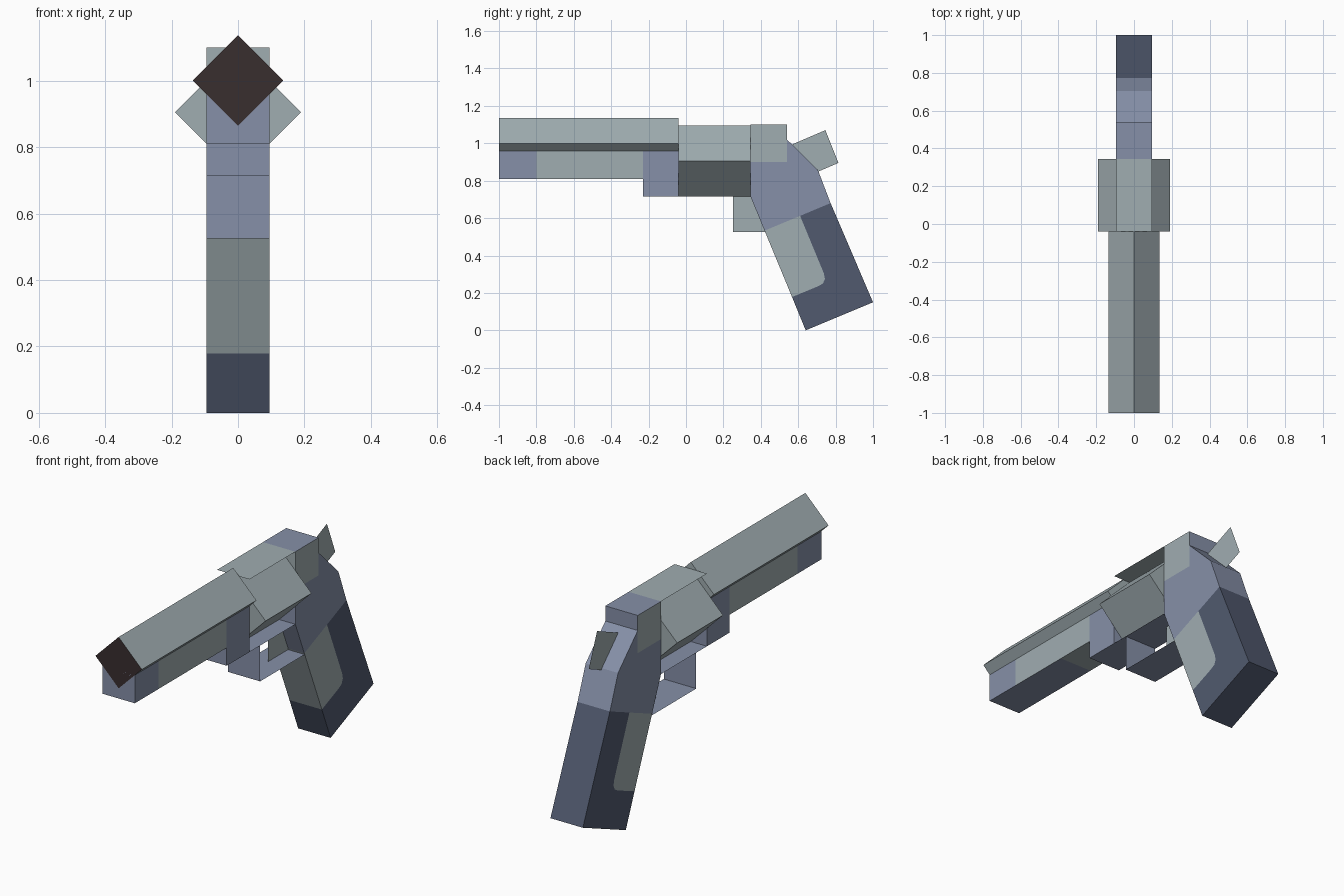
import bpy, bmesh

if "Cube" in bpy.data.objects:
    bpy.data.objects.remove(bpy.data.objects["Cube"], do_unlink=True)


def material(name, rgb):
    lin = [(c / 255 / 12.92) if c < 10 else ((c / 255 + 0.055) / 1.055) ** 2.4 for c in rgb]
    m = bpy.data.materials.new(name)
    m.use_nodes = True
    m.diffuse_color = (*lin, 1)
    m.node_tree.nodes["Principled BSDF"].inputs["Base Color"].default_value = (*lin, 1)
    return m


GREY = material("pale_steel", (160, 173, 177))
BLUE = material("blue_steel", (134, 144, 168))
DARK = material("dark_grip", (81, 90, 111))
BORE = material("bore_brown", (57, 46, 47))

W = 0.095  # half width of the frame


def finish(name, bm, mats, rule=None):
    bmesh.ops.recalc_face_normals(bm, faces=bm.faces[:])
    if rule:
        for f in bm.faces:
            f.material_index = rule(f.normal, f.calc_center_median())
    mesh = bpy.data.meshes.new(name)
    bm.to_mesh(mesh)
    bm.free()
    for m in mats:
        mesh.materials.append(m)
    ob = bpy.data.objects.new(name, mesh)
    bpy.context.collection.objects.link(ob)
    return ob


def extrude(name, points, direction, mats, rule=None, cuts=()):
    """Closed solid from a flat outline; cuts are y positions of extra edge loops."""
    bm = bmesh.new()
    face = bm.faces.new([bm.verts.new(p) for p in points])
    new = bmesh.ops.extrude_face_region(bm, geom=[face], use_keep_orig=True)["geom"]
    bmesh.ops.translate(bm, vec=direction,
                        verts=[v for v in new if isinstance(v, bmesh.types.BMVert)])
    for y in cuts:
        bmesh.ops.bisect_plane(bm, geom=bm.verts[:] + bm.edges[:] + bm.faces[:],
                               plane_co=(0, y, 0), plane_no=(0, 1, 0))
    return finish(name, bm, mats, rule)


def side_solid(name, yz, mats, rule=None, cuts=()):
    return extrude(name, [(-W, y, z) for y, z in yz], (2 * W, 0, 0), mats, rule, cuts)


def diamond_bar(name, r, z, y0, y1, mats, rule=None):
    pts = [(r, y0, z), (0, y0, z + r), (-r, y0, z), (0, y0, z - r)]
    return extrude(name, pts, (0, y1 - y0, 0), mats, rule)


def sheet(name, points, mat):
    bm = bmesh.new()
    bm.faces.new([bm.verts.new(p) for p in points])
    return finish(name, bm, [mat])


def strap(name, a, b, mat):
    """Flat strip across the frame between two (y, z) points."""
    return sheet(name, [(-W, *a), (W, *a), (W, *b), (-W, *b)], mat)


# Barrel with dark muzzle face
diamond_bar("barrel", 0.136, 1.0, -1.0, -0.04, [GREY, BORE],
            lambda n, c: 1 if n.y < -0.9 else 0)


# Rib below the barrel: blue front end, pale sides
def rib_rule(n, c):
    if n.z < -0.9:
        return 1 if c.y < -0.45 else 0
    return 1 if c.y < -0.8 else 0


side_solid("barrel_rib", [(-1, 0.81), (-0.23, 0.81), (-0.23, 0.96), (-1, 0.96)],
           [GREY, BLUE], rib_rule, cuts=(-0.8, -0.45))
side_solid("front_frame", [(-0.23, 0.715), (-0.04, 0.715), (-0.04, 0.96), (-0.23, 0.96)], [BLUE])

# Cylinder held between the thin top and bottom straps
diamond_bar("cylinder", 0.19, 0.905, -0.04, 0.345, [GREY])
strap("top_strap", (-0.04, 1.1), (0.345, 1.1), GREY)
strap("bottom_strap", (-0.04, 0.715), (0.345, 0.715), BLUE)

# Rear frame: pale cheeks above, blue body below
side_solid("rear_frame_top", [(0.345, 0.9), (0.54, 0.9), (0.54, 1.1), (0.345, 1.1)],
           [GREY, BLUE], lambda n, c: 1 if n.z > 0.9 or n.y > 0.9 else 0)
side_solid("rear_frame", [(0.345, 0.715), (0.42, 0.533), (0.61, 0.612), (0.773, 0.68),
                          (0.705, 0.858), (0.54, 1.02), (0.54, 0.9), (0.345, 0.9)], [BLUE])

# Grip with pale front panel that has a rounded lower corner
corner = [(0.737, 0.305), (0.743, 0.275), (0.732, 0.25), (0.705, 0.235)]
side_solid("grip_panel", [(0.42, 0.533), (0.61, 0.612)] + corner + [(0.567, 0.178)], [GREY])
side_solid("grip", [(0.567, 0.178), (0.64, 0.0), (1.0, 0.15), (0.773, 0.68), (0.61, 0.612)]
           + corner, [DARK])

# Trigger guard straps, trigger and hammer plates
strap("guard_front", (0.05, 0.715), (0.05, 0.525), BLUE)
strap("guard_bottom", (0.05, 0.525), (0.425, 0.525), BLUE)
sheet("trigger", [(0, 0.25, 0.715), (0, 0.25, 0.527), (0, 0.43, 0.527), (0, 0.43, 0.715)], GREY)
sheet("hammer", [(0, 0.57, 0.995), (0, 0.745, 1.07), (0, 0.815, 0.895), (0, 0.64, 0.82)], GREY)
